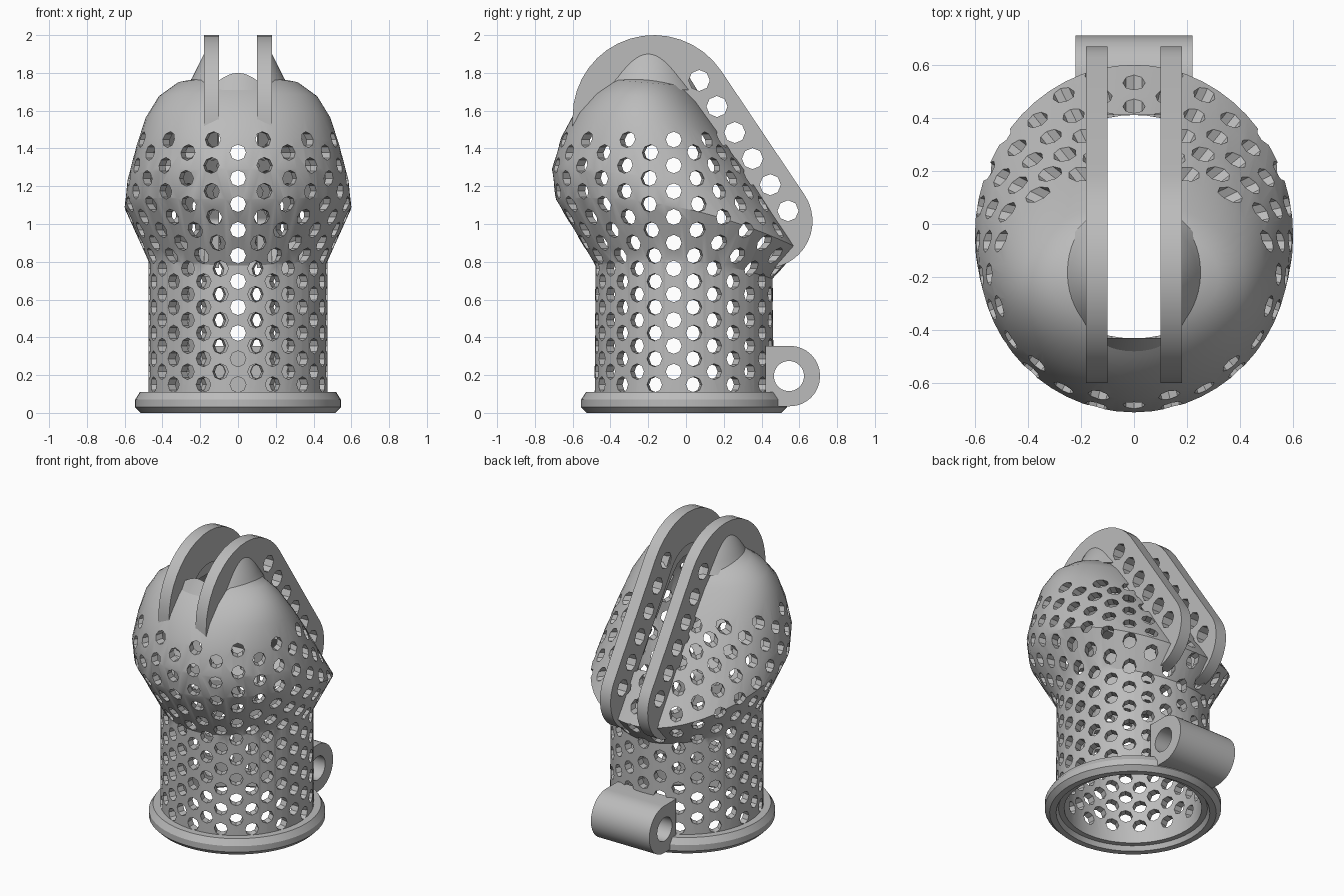
import bpy, bmesh
from math import sin, cos, pi, radians
from mathutils import Matrix, Vector

cube = bpy.data.objects.get("Cube")
if cube:
    bpy.data.objects.remove(cube)

grey = bpy.data.materials.new("light_grey")
grey.use_nodes = True
grey.diffuse_color = (0.5, 0.5, 0.5, 1)
grey.node_tree.nodes["Principled BSDF"].inputs["Base Color"].default_value = (0.5, 0.5, 0.5, 1)

SEG = 56
AXIS_Y = -0.01


def finish(name, bm, helper=False):
    bmesh.ops.recalc_face_normals(bm, faces=bm.faces)
    mesh = bpy.data.meshes.new(name)
    bm.to_mesh(mesh)
    bm.free()
    ob = bpy.data.objects.new(name, mesh)
    bpy.context.collection.objects.link(ob)
    mesh.materials.append(grey)
    if helper:
        ob.hide_render = True
        ob.hide_set(True)
    return ob


def loft(bm, rings, closed=False):
    """Bridge rings of points, capping the ends or joining last to first."""
    loops = [[bm.verts.new(p) for p in ring] for ring in rings]
    pairs = list(zip(loops, loops[1:]))
    if closed:
        pairs.append((loops[-1], loops[0]))
    else:
        bm.faces.new(loops[0])
        bm.faces.new(loops[-1])
    for a, b in pairs:
        for i in range(len(a)):
            j = (i + 1) % len(a)
            bm.faces.new((a[i], a[j], b[j], b[i]))


def oval(front, back, half_x, bow=0.0):
    """Tilted oval from a front (y, z) to a back (y, z) point."""
    pts = []
    for i in range(SEG):
        a = 2 * pi * i / SEG
        t = (1 - cos(a)) / 2
        y = front[0] + (back[0] - front[0]) * t
        z = front[1] + (back[1] - front[1]) * t + bow * sin(a) ** 2
        pts.append((half_x * sin(a), y, z))
    return pts


def circle(r, z, y=AXIS_Y):
    return oval((y - r, z), (y + r, z), r)


def arc(cy, cz, r, start, end, n):
    return [(cy + r * cos(radians(start + (end - start) * i / n)),
             cz + r * sin(radians(start + (end - start) * i / n))) for i in range(n + 1)]


def extrude_x(bm, profile, x0, x1):
    loft(bm, [[(x, y, z) for y, z in profile] for x in (x0, x1)])


def cut(ob, cutter):
    mod = ob.modifiers.new("cut", 'BOOLEAN')
    mod.operation = 'DIFFERENCE'
    mod.solver = 'EXACT'
    mod.object = cutter
    bpy.context.view_layer.objects.active = ob
    bpy.ops.object.modifier_apply(modifier=mod.name)


def smooth(ob, angle=30):
    bpy.ops.object.select_all(action='DESELECT')
    ob.select_set(True)
    bpy.context.view_layer.objects.active = ob
    bpy.ops.object.shade_smooth_by_angle(angle=radians(angle))


# Hollow body: round tube flaring into a tilted domed head
shape = [
    ((-0.48, 0.78), (0.46, 0.71), 0.475, 0.06),
    ((-0.69, 1.13), (0.60, 0.87), 0.60, 0.09),
    ((-0.71, 1.29), (0.48, 1.05), 0.585, 0.06),
    ((-0.66, 1.46), (0.34, 1.27), 0.54, 0.04),
    ((-0.59, 1.59), (0.20, 1.47), 0.49, 0.03),
    ((-0.50, 1.69), (0.08, 1.64), 0.42, 0.01),
    ((-0.40, 1.765), (0.00, 1.73), 0.32, 0.0),
    ((-0.30, 1.79), (-0.12, 1.78), 0.14, 0.0),
]
WALL = 0.05
outer = [circle(0.475, 0.03)] + [oval(*s) for s in shape]
inner = [circle(0.475 - WALL, 0.03)]
for i, (f, b, hx, bow) in enumerate(shape):
    drop = WALL * i / (len(shape) - 1)
    inner.append(oval((f[0] + WALL, f[1] - drop), (b[0] - WALL, b[1] - drop), hx - WALL, bow))
bm = bmesh.new()
loft(bm, inner[::-1] + outer)
body = finish("perforated_body", bm)

# Staggered radial hole cutters
COLS, PITCH, HOLE_Y = 28, 0.1365, -0.065
bm = bmesh.new()
for c in range(COLS):
    a = 2 * pi * c / COLS
    d = Vector((sin(a), -cos(a), 0))
    turn = d.to_track_quat('Z', 'Y').to_matrix().to_4x4()
    for r in range(10):
        z = 0.15 + PITCH * (r + 0.5 * (c % 2))
        pos = Vector((0, HOLE_Y, z)) + d * 0.58
        bmesh.ops.create_cone(bm, cap_ends=True, segments=8, radius1=0.042, radius2=0.042,
                              depth=0.64, matrix=Matrix.Translation(pos) @ turn)
hole_cutter = finish("hole_cutter", bm, helper=True)

# Slot through the top and back of the head
bm = bmesh.new()
extrude_x(bm, [(-0.43, 0.6), (0.41, 0.6), (0.41, 2.2), (-0.43, 2.2)], -0.105, 0.105)
slot_cutter = finish("slot_cutter", bm, helper=True)

cut(body, slot_cutter)
cut(body, hole_cutter)
smooth(body)

# Small cone on the crown, split by the slot
bm = bmesh.new()
loft(bm, [circle(r, z, -0.2) for r, z in ((0.28, 1.71), (0.24, 1.78), (0.18, 1.9), (0.11, 1.96))])
crown = finish("crown_cone", bm)
cut(crown, slot_cutter)
smooth(crown)

# Pair of curved fins with a row of holes down the sloping back
BAND = 0.22
edge = 34.3
outline = [(-0.6, 1.5)] + arc(-0.17, 1.57, 0.43, 180, edge, 16) + arc(0.42, 1.015, 0.25, edge, -85, 12)
inside = [(-0.6 + BAND, 1.5)] + arc(-0.17, 1.57, 0.43 - BAND, 180, edge, 16) \
    + arc(0.42, 1.015, 0.25 - BAND, edge, -85, 12)
bm = bmesh.new()
for i in range(6):
    t = i / 5
    extrude_x(bm, arc(0.07 + 0.47 * t, 1.76 - 0.69 * t, 0.056, 0, 315, 7), -0.3, 0.3)
fin_hole_cutter = finish("fin_hole_cutter", bm, helper=True)
for side, name in ((1, "left_fin"), (-1, "right_fin")):
    bm = bmesh.new()
    rings = []
    for (oy, oz), (iy, iz) in zip(outline, inside):
        rings.append([(side * x, y, z) for x, y, z in
                      ((0.1, oy, oz), (0.18, oy, oz), (0.18, iy, iz), (0.1, iy, iz))])
    loft(bm, rings)
    fin = finish(name, bm)
    cut(fin, fin_hole_cutter)
    smooth(fin)

# Bevelled flange around the foot
bm = bmesh.new()
flange = [(0.425, 0.04), (0.46, 0.03), (0.475, 0.0), (0.515, 0.0), (0.545, 0.03),
          (0.545, 0.07), (0.52, 0.11), (0.425, 0.11)]
loft(bm, [circle(r, z) for r, z in flange], closed=True)
smooth(finish("base_flange", bm))

# Hinge barrel at the back with a pin hole
bm = bmesh.new()
extrude_x(bm, [(0.42, 0.355)] + arc(0.55, 0.195, 0.16, 90, -90, 16) + [(0.49, 0.035), (0.42, 0.11)],
          -0.22, 0.22)
hinge = finish("hinge_barrel", bm)
bm = bmesh.new()
extrude_x(bm, arc(0.545, 0.195, 0.08, 0, 345, 23), -0.4, 0.4)
pin_cutter = finish("pin_cutter", bm, helper=True)
cut(hinge, pin_cutter)
smooth(hinge)
